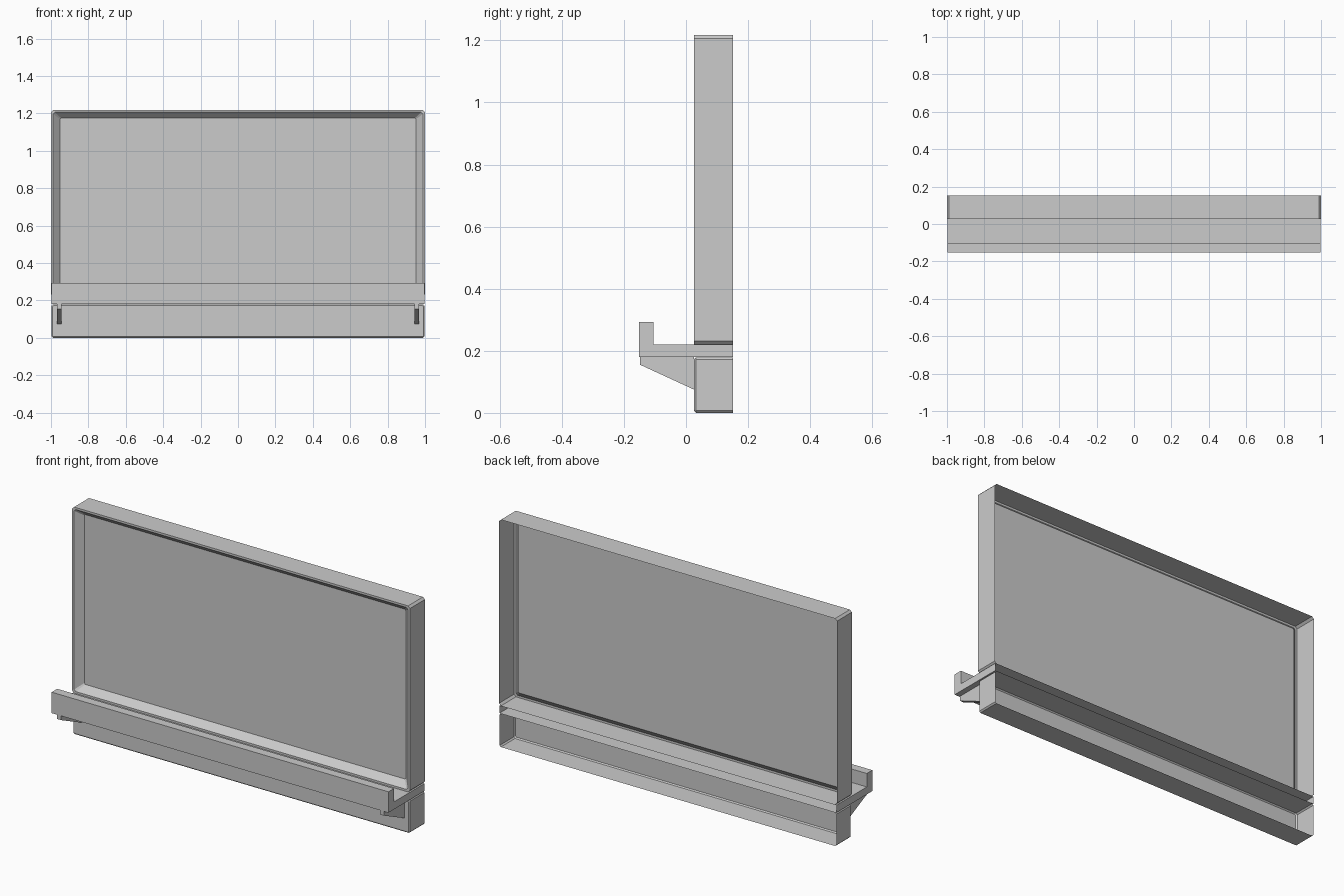
import bpy, bmesh

if "Cube" in bpy.data.objects:
    bpy.data.objects.remove(bpy.data.objects["Cube"])


def finish(name, bm):
    bmesh.ops.recalc_face_normals(bm, faces=bm.faces[:])
    mesh = bpy.data.meshes.new(name)
    bm.to_mesh(mesh)
    bm.free()
    obj = bpy.data.objects.new(name, mesh)
    bpy.context.collection.objects.link(obj)
    return obj


def ring(bm, half_x, z0, z1, c, y):
    """Rectangle with chamfered corners in the XZ plane."""
    h = half_x
    pts = [(-h + c, z0), (h - c, z0), (h, z0 + c), (h, z1 - c),
           (h - c, z1), (-h + c, z1), (-h, z1 - c), (-h, z0 + c)]
    return [bm.verts.new((x, y, z)) for x, z in pts]


def open_tray(name, rings):
    """Thin shell, open at the back, through a series of rings."""
    bm = bmesh.new()
    loops = [ring(bm, *r) for r in rings]
    for a, b in zip(loops, loops[1:]):
        for i in range(8):
            j = (i + 1) % 8
            bm.faces.new((a[i], a[j], b[j], b[i]))
    bm.faces.new(loops[-1])
    return finish(name, bm)


def extrude_profile(name, profile, x0, x1, skip=()):
    """Extrude a YZ profile along x, leaving the skipped sides open."""
    bm = bmesh.new()
    a = [bm.verts.new((x0, y, z)) for y, z in profile]
    b = [bm.verts.new((x1, y, z)) for y, z in profile]
    n = len(profile)
    for i in range(n):
        if i not in skip:
            j = (i + 1) % n
            bm.faces.new((a[i], a[j], b[j], b[i]))
    bm.faces.new(a)
    bm.faces.new(b)
    return finish(name, bm)


BACK, FRONT = 0.152, 0.026

# Recessed board with its frame
open_tray("board_frame", [
    (1.0, 0.221, 1.217, 0.011, BACK),
    (1.0, 0.221, 1.217, 0.011, FRONT),
    (0.988, 0.232, 1.206, 0.009, FRONT),
    (0.952, 0.266, 1.175, 0.006, 0.06)])

# Lower base panel with chamfered front
open_tray("base_panel", [
    (0.997, 0.0, 0.179, 0.007, BACK),
    (0.997, 0.0, 0.179, 0.007, FRONT + 0.006),
    (0.991, 0.006, 0.173, 0.005, FRONT)])

# Ledge with raised front lip, open at the back
extrude_profile("ledge", [
    (BACK, 0.18), (BACK, 0.22), (-0.105, 0.22), (-0.105, 0.292),
    (-0.152, 0.292), (-0.152, 0.18)], -0.997, 0.997, skip=(0,))

# Tapered brackets under the ledge
for side, label in ((-1, "left"), (1, "right")):
    extrude_profile(f"bracket_{label}", [
        (-0.148, 0.18), (-0.148, 0.155), (FRONT, 0.075), (FRONT, 0.18)],
        side * 0.955 - 0.012, side * 0.955 + 0.012)
